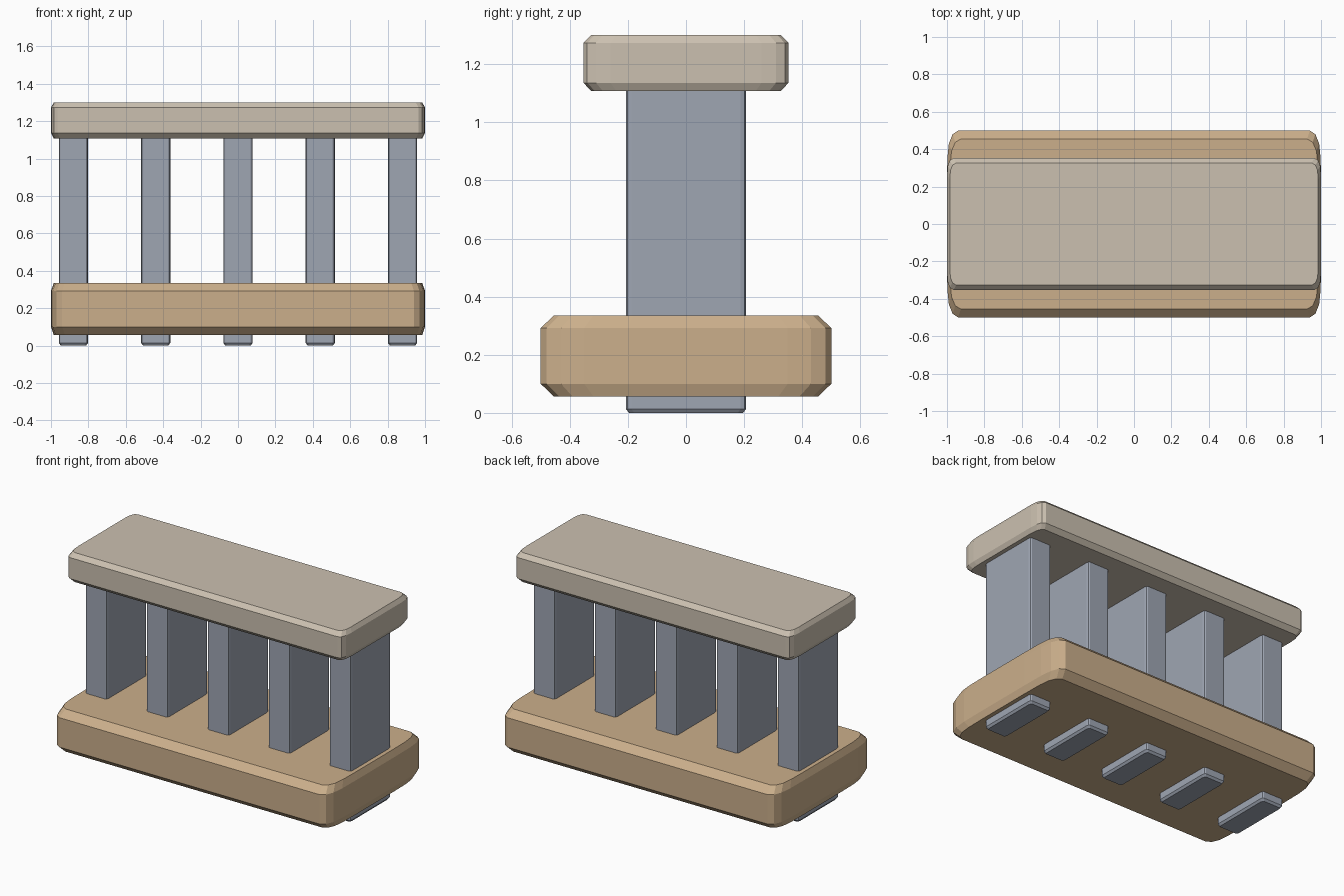
import bpy, bmesh

if "Cube" in bpy.data.objects:
    bpy.data.objects.remove(bpy.data.objects["Cube"])


def material(name, rgb):
    m = bpy.data.materials.new(name)
    m.diffuse_color = (*rgb, 1)
    m.use_nodes = True
    m.node_tree.nodes["Principled BSDF"].inputs["Base Color"].default_value = m.diffuse_color
    return m


def slab(name, corner, levels, mat, x=0):
    """Loft a plan outline, mirrored from one corner, through (z, x scale, y scale) levels."""
    q = corner
    plan = (q + [(-a, b) for a, b in reversed(q)]
            + [(-a, -b) for a, b in q] + [(a, -b) for a, b in reversed(q)])
    bm = bmesh.new()
    rings = [[bm.verts.new((a * sx, b * sy, z)) for a, b in plan] for z, sx, sy in levels]
    n = len(plan)
    for lo, hi in zip(rings, rings[1:]):
        for i in range(n):
            j = (i + 1) % n
            bm.faces.new((lo[i], lo[j], hi[j], hi[i]))
    bm.faces.new(rings[0])
    bm.faces.new(rings[-1])
    bmesh.ops.recalc_face_normals(bm, faces=bm.faces)
    me = bpy.data.meshes.new(name)
    bm.to_mesh(me)
    bm.free()
    me.materials.append(mat)
    ob = bpy.data.objects.new(name, me)
    ob.location.x = x
    bpy.context.collection.objects.link(ob)
    return ob


tan = material("tan wood", (0.60, 0.43, 0.26))
cream = material("pale stone", (0.60, 0.53, 0.435))
grey = material("blue grey", (0.345, 0.38, 0.45))

# Lower slab with chamfered rims and softly rounded ends
slab("lower_slab", [(1.0, 0.20), (0.998, 0.35), (0.99, 0.43), (0.97, 0.48), (0.94, 0.5)],
     [(0.057, 0.985, 0.91), (0.10, 1, 1), (0.292, 1, 1), (0.335, 0.985, 0.91)], tan)

# Narrower top slab
slab("top_slab", [(1.0, 0.26), (0.996, 0.31), (0.985, 0.34), (0.965, 0.353)],
     [(1.108, 0.985, 0.925), (1.136, 1, 1), (1.273, 1, 1), (1.30, 0.985, 0.925)], cream)

# Row of five upright posts passing through the lower slab
for i in range(5):
    slab(f"post_{i + 1}", [(0.078, 0.188), (0.074, 0.202), (0.066, 0.207)],
         [(0, 0.87, 0.95), (0.014, 1, 1), (1.15, 1, 1)], grey, x=0.44 * (i - 2))
